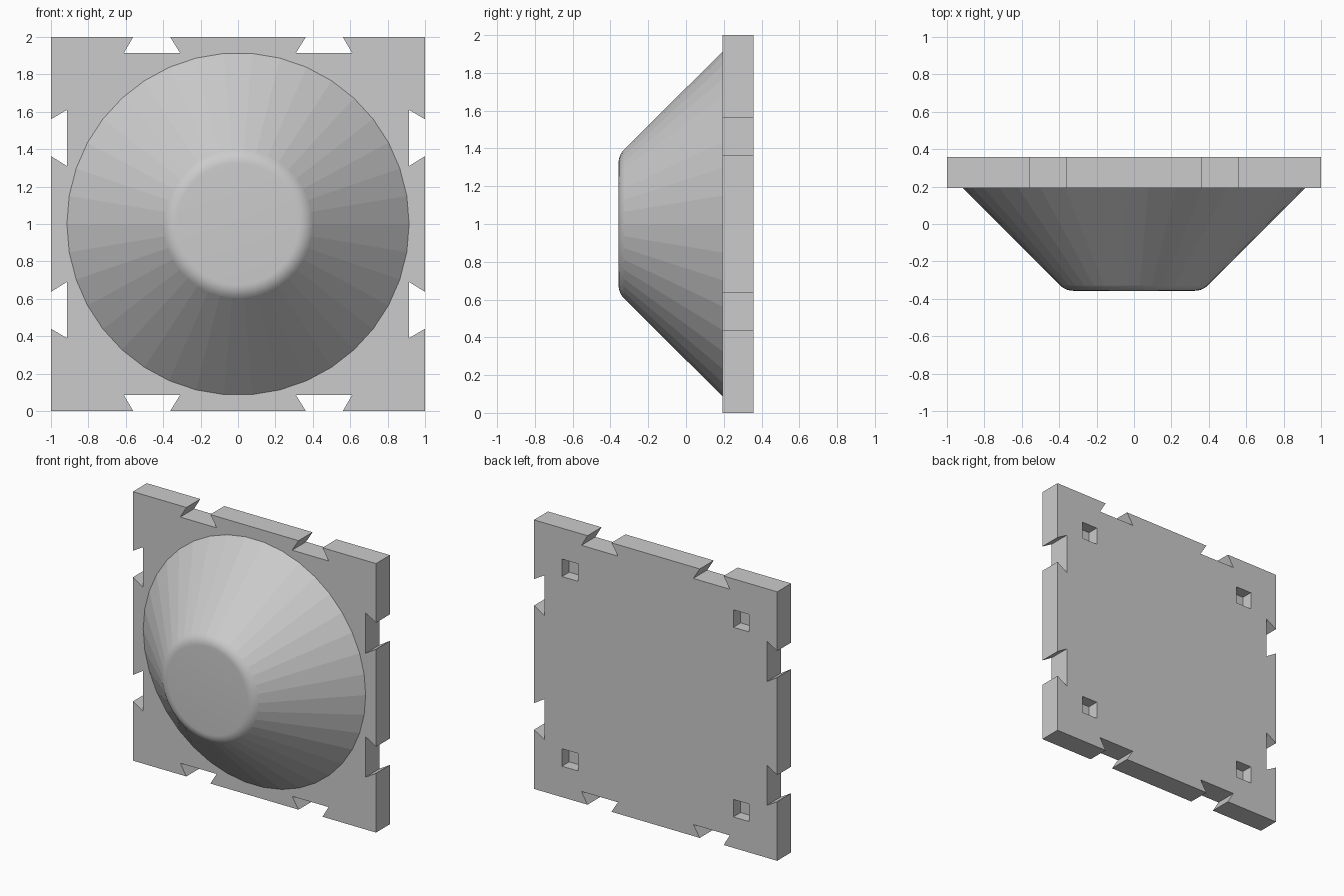
import bpy, bmesh
from math import pi, sin, cos, radians
from mathutils import Vector, Matrix

if "Cube" in bpy.data.objects:
    bpy.data.objects.remove(bpy.data.objects["Cube"])

FRONT, BACK, MID_Z = 0.193, 0.357, 1.0


def make_object(name, bm):
    bmesh.ops.recalc_face_normals(bm, faces=bm.faces)
    mesh = bpy.data.meshes.new(name)
    bm.to_mesh(mesh)
    bm.free()
    obj = bpy.data.objects.new(name, mesh)
    bpy.context.collection.objects.link(obj)
    return obj


# Square plate: one dovetailed edge, mirrored and turned four times
half = [(-1, 1), (-0.56, 1), (-0.61, 0.915), (-0.31, 0.915), (-0.363, 1)]
edge = half + [(-u, v) for u, v in reversed(half[1:])]
outline = []
for k in range(4):
    turn = Matrix.Rotation(-k * pi / 2, 2)
    outline += [turn @ Vector(p) for p in edge]

bm = bmesh.new()
face = bm.faces.new([bm.verts.new((p.x, FRONT, MID_Z + p.y)) for p in outline])
ext = bmesh.ops.extrude_face_region(bm, geom=[face])
moved = [g for g in ext["geom"] if isinstance(g, bmesh.types.BMVert)]
bmesh.ops.translate(bm, verts=moved, vec=(0, BACK - FRONT, 0))
plate = make_object("plate", bm)

# Blind square sockets in the back corners
bm = bmesh.new()
for sx in (-1, 1):
    for sz in (-1, 1):
        place = Matrix.Translation((sx * 0.705, BACK, MID_Z + sz * 0.705))
        bmesh.ops.create_cube(bm, size=1, matrix=place @ Matrix.Diagonal((0.13, 0.17, 0.13, 1)))
cutter = make_object("socket_cutter", bm)
cutter.hide_render = True
mod = plate.modifiers.new("sockets", "BOOLEAN")
mod.operation = "DIFFERENCE"
mod.solver = "EXACT"
mod.object = cutter
bpy.context.view_layer.objects.active = plate
bpy.ops.object.modifier_apply(modifier=mod.name)
bpy.data.objects.remove(cutter)

# Truncated cone with a rounded rim, turned around the y axis
SIDES = 38
profile = [(0.915, FRONT)]
for i in range(7):
    a = radians(45 + 45 * i / 6)
    profile.append((0.325 + 0.1 * cos(a), -0.257 - 0.1 * sin(a)))

bm = bmesh.new()
rings = []
for r, y in profile:
    rings.append([bm.verts.new((r * cos(2 * pi * k / SIDES), y, MID_Z + r * sin(2 * pi * k / SIDES)))
                  for k in range(SIDES)])
for level, (a, b) in enumerate(zip(rings, rings[1:])):
    for k in range(SIDES):
        n = (k + 1) % SIDES
        f = bm.faces.new((a[k], a[n], b[n], b[k]))
        f.smooth = level > 0  # flat facets on the flank, smooth rim
cap = bm.faces.new(rings[-1])
cap.smooth = True
make_object("cone_boss", bm)
